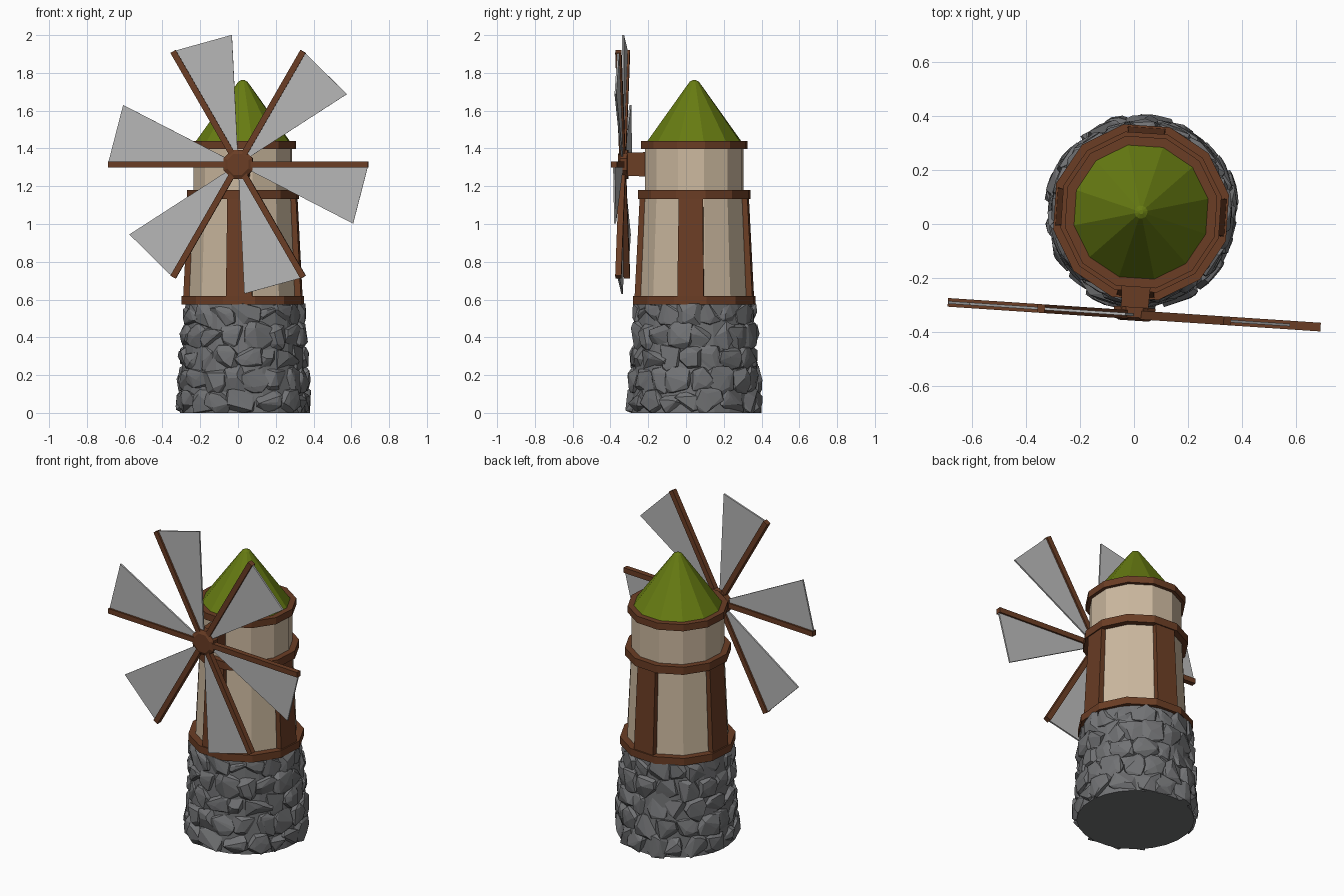
import bpy, bmesh, math, random
from mathutils import Matrix, Vector

if "Cube" in bpy.data.objects:
    bpy.data.objects.remove(bpy.data.objects["Cube"])

random.seed(7)
SIDES = 12
HUB_Z, HUB_Y = 1.316, -0.38
# whole mill is turned slightly and stands off centre
PLACE = Matrix.Translation((0.026, 0.044, 0)) @ Matrix.Rotation(math.radians(-3.8), 4, 'Z')


def material(name, rgb):
    m = bpy.data.materials.new(name)
    m.diffuse_color = (*rgb, 1)
    m.use_nodes = True
    m.node_tree.nodes["Principled BSDF"].inputs["Base Color"].default_value = m.diffuse_color
    return m


STONE = material("stone grey", (0.165, 0.168, 0.175))
WOOD = material("brown wood", (0.145, 0.047, 0.018))
WALL = material("cream plaster", (0.60, 0.48, 0.345))
ROOF = material("green roof", (0.135, 0.20, 0.006))
SAIL = material("sail grey", (0.47, 0.47, 0.47))


def finish(name, bm, mat):
    bmesh.ops.recalc_face_normals(bm, faces=bm.faces[:])
    me = bpy.data.meshes.new(name)
    bm.to_mesh(me)
    bm.free()
    me.materials.append(mat)
    ob = bpy.data.objects.new(name, me)
    ob.matrix_world = PLACE
    bpy.context.collection.objects.link(ob)
    return ob


def lathe(name, profile, mat, sides=SIDES):
    """Faceted solid of revolution with flat faces toward the four main directions."""
    bm = bmesh.new()
    rings = []
    for r, z in profile:
        rings.append([bm.verts.new((r * math.cos((i + .5) * math.tau / sides),
                                    r * math.sin((i + .5) * math.tau / sides), z))
                      for i in range(sides)])
    for a, b in zip(rings, rings[1:]):
        for i in range(sides):
            j = (i + 1) % sides
            bm.faces.new((a[i], a[j], b[j], b[i]))
    bm.faces.new(rings[0][::-1])
    bm.faces.new(rings[-1])
    return finish(name, bm, mat)


def prism(name, bottom, top, mat, matrix=Matrix()):
    """Solid between two matching outlines."""
    bm = bmesh.new()
    a = [bm.verts.new(matrix @ Vector(p)) for p in bottom]
    b = [bm.verts.new(matrix @ Vector(p)) for p in top]
    n = len(a)
    bm.faces.new(a)
    bm.faces.new(b)
    for i in range(n):
        j = (i + 1) % n
        bm.faces.new((a[i], a[j], b[j], b[i]))
    return finish(name, bm, mat)


# rubble base: core plus rows of jagged stones
lathe("base_core", [(0.335, 0.0), (0.305, 0.58)], STONE, 24)
bm = bmesh.new()
ROWS, PER_ROW = 5, 17
for row in range(ROWS):
    zc = 0.055 + row * 0.117
    outer = 0.372 - 0.034 * row / (ROWS - 1)
    for k in range(PER_ROW):
        ang = (k + 0.5 * (row % 2) + random.uniform(-.2, .2)) * math.tau / PER_ROW
        depth = 0.055
        rc = outer - depth + random.uniform(-.012, .008)
        w, h = random.uniform(.068, .09), random.uniform(.064, .085)
        verts = []
        for _ in range(22):
            d = Vector([random.gauss(0, 1) for _ in range(3)]).normalized()
            d /= max(abs(c) for c in d) ** 0.6      # boxy rounding
            r, t = rc + d.x * depth * .85, d.y * w
            z = min(max(zc + d.z * h, 0), 0.578)
            verts.append(bm.verts.new((r * math.cos(ang) - t * math.sin(ang),
                                       r * math.sin(ang) + t * math.cos(ang), z)))
        res = bmesh.ops.convex_hull(bm, input=verts)
        junk = {v for v in res["geom_interior"] + res["geom_unused"]
                if isinstance(v, bmesh.types.BMVert)}
        bmesh.ops.delete(bm, geom=list(junk), context='VERTS')
finish("base_stones", bm, STONE)

# plastered tower
lathe("lower_wall", [(0.290, 0.60), (0.266, 1.15)], WALL)
lathe("upper_wall", [(0.266, 1.15), (0.266, 1.42)], WALL)

# wooden rings
lathe("base_ring", [(0.331, 0.575), (0.331, 0.62)], WOOD)
lathe("middle_ring", [(0.303, 1.132), (0.303, 1.18)], WOOD)
lathe("eaves_ring", [(0.287, 1.398), (0.287, 1.44)], WOOD)

# four leaning wall beams
for i in range(4):
    prism(f"wall_beam_{i + 1}",
          [(.24, -.07, .60), (.313, -.07, .60), (.313, .07, .60), (.24, .07, .60)],
          [(.24, -.064, 1.15), (.285, -.064, 1.15), (.285, .064, 1.15), (.24, .064, 1.15)],
          WOOD, Matrix.Rotation(i * math.pi / 2, 4, 'Z'))

# cone roof with rounded tip
lathe("roof", [(0.256, 1.435), (0.042, 1.73), (0.024, 1.754), (0.008, 1.762)], ROOF)

# axle and hub
prism("axle",
      [(x, -.2, z) for x, z in ((-.056, 1.25), (.056, 1.25), (.056, 1.382), (-.056, 1.382))],
      [(x, -.36, z) for x, z in ((-.05, 1.255), (.05, 1.255), (.05, 1.377), (-.05, 1.377))], WOOD)


def octagon(r, y):
    return [(r * math.cos((i + .5) * math.tau / 8), y,
             HUB_Z + r * math.sin((i + .5) * math.tau / 8)) for i in range(8)]


prism("hub", octagon(.083, -.352), octagon(.083, -.39), WOOD)
prism("hub_cap", octagon(.083, -.39), octagon(.06, -.402), WOOD)

# six spars, each with a sail on its clockwise side
sail = [(.065, -.005), (.69, -.005), (.61, -.314), (.065, -.034)]
spar = [(.03, -.016), (.69, -.016), (.69, .016), (.03, .016)]
for i in range(6):
    turn = Matrix.Translation((0, HUB_Y, HUB_Z)) @ Matrix.Rotation(-i * math.pi / 3, 4, 'Y')
    prism(f"spar_{i + 1}", [(u, -.016, v) for u, v in spar],
          [(u, .016, v) for u, v in spar], WOOD, turn)
    prism(f"sail_{i + 1}", [(u, -.005, v) for u, v in sail],
          [(u, .005, v) for u, v in sail], SAIL, turn)
